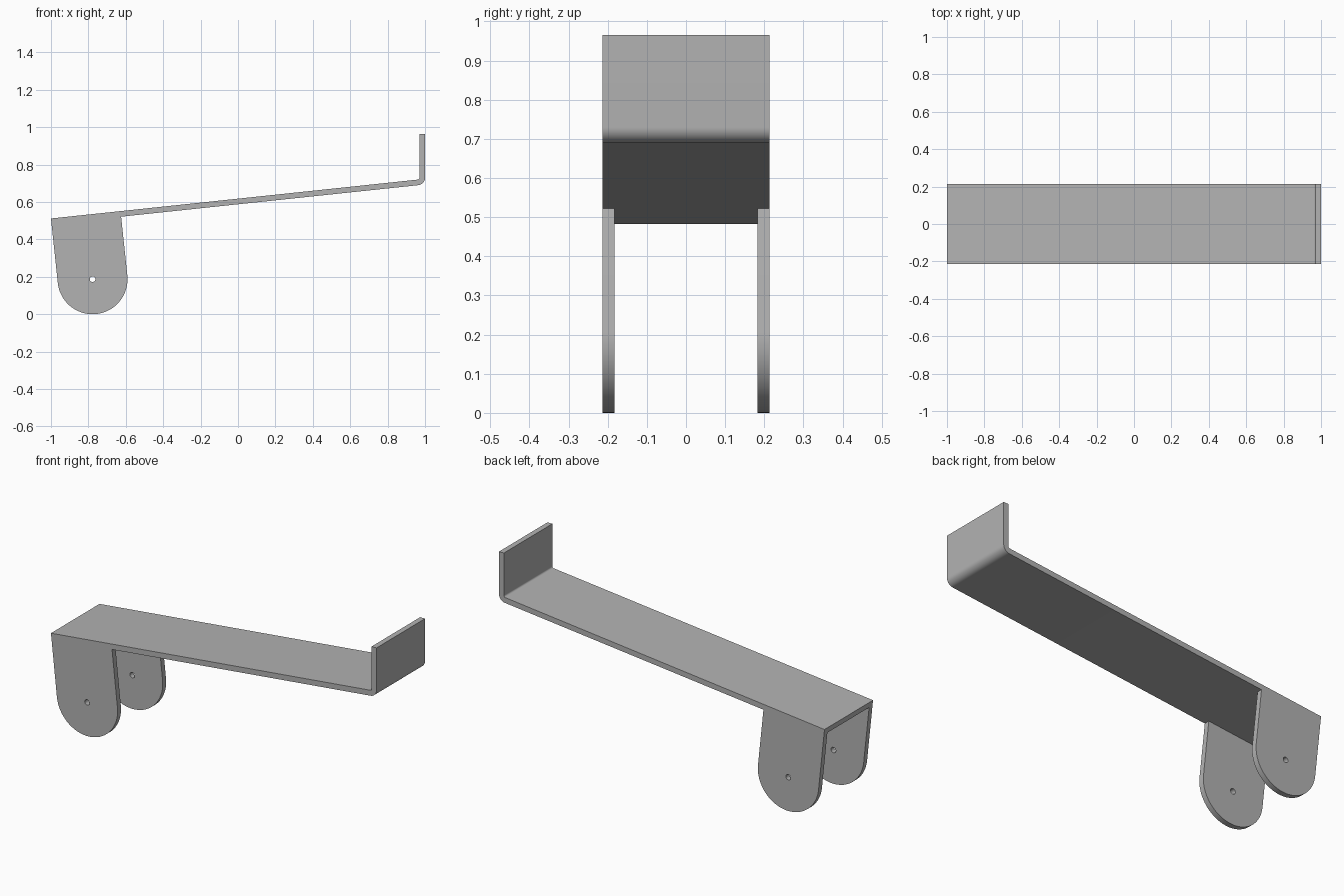
import bpy, bmesh, math
from mathutils import Vector

if "Cube" in bpy.data.objects:
    bpy.data.objects.remove(bpy.data.objects["Cube"])

grey = bpy.data.materials.new("plain grey")
grey.use_nodes = True
colour = (0.45, 0.45, 0.45, 1)
grey.diffuse_color = colour
grey.node_tree.nodes["Principled BSDF"].inputs["Base Color"].default_value = colour

TILT = math.atan(0.106)
ALONG = Vector((math.cos(TILT), math.sin(TILT)))
DOWN = Vector((math.sin(TILT), -math.cos(TILT)))
CORNER = Vector((-1, 0.512))
THICK, HALF_WIDTH = 0.03, 0.213


def arc(centre, radius, start, end, steps):
    return [centre + radius * Vector((math.cos(a), math.sin(a)))
            for a in (start + (end - start) * i / steps for i in range(steps + 1))]


def extrude_profile(name, points, y0, y1):
    """Solid made by sweeping an x-z outline from y0 to y1."""
    bm = bmesh.new()
    face = bm.faces.new([bm.verts.new((p.x, y0, p.y)) for p in points])
    swept = bmesh.ops.extrude_face_region(bm, geom=[face])["geom"]
    verts = [g for g in swept if isinstance(g, bmesh.types.BMVert)]
    bmesh.ops.translate(bm, verts=verts, vec=(0, y1 - y0, 0))
    bmesh.ops.recalc_face_normals(bm, faces=bm.faces)
    mesh = bpy.data.meshes.new(name)
    bm.to_mesh(mesh)
    bm.free()
    mesh.materials.append(grey)
    ob = bpy.data.objects.new(name, mesh)
    bpy.context.collection.objects.link(ob)
    return ob


def combine(target, tool, operation):
    mod = target.modifiers.new(operation, "BOOLEAN")
    mod.operation, mod.object, mod.solver = operation, tool, "EXACT"
    bpy.context.view_layer.objects.active = target
    bpy.ops.object.modifier_apply(modifier=mod.name)
    bpy.data.objects.remove(tool)


# Sloping plate with a rounded bend and an upright lip
inner = 0.01
outer = inner + THICK
bend = Vector((1 - outer, 0))
bend.y = CORNER.y + (bend.x + 1) * math.tan(TILT) + inner / math.cos(TILT)
lip_top = 0.965
start = TILT - math.pi / 2
outline = ([CORNER, CORNER + THICK * DOWN]
           + arc(bend, outer, start, 0, 12)
           + [Vector((1, lip_top)), Vector((1 - THICK, lip_top))]
           + arc(bend, inner, 0, start, 12))
bracket = extrude_profile("bent_bracket", outline, -HALF_WIDTH, HALF_WIDTH)

# Round-ended side lugs, joined flush with the plate edges
radius = 0.187
pivot = CORNER + radius * ALONG + 0.3464 * DOWN
lug_outline = ([CORNER, CORNER + 2 * radius * ALONG]
               + arc(pivot, radius, TILT, TILT - math.pi, 48))
for side in (-1, 1):
    lug = extrude_profile("side_lug", lug_outline,
                          side * HALF_WIDTH, side * (HALF_WIDTH - THICK))
    combine(bracket, lug, "UNION")

# Pivot hole through both lugs
hole = extrude_profile("hole_cutter", arc(pivot, 0.015, 0, math.tau, 24)[:-1], -0.4, 0.4)
combine(bracket, hole, "DIFFERENCE")

# Smooth bends, crisp sheet edges
bpy.ops.object.select_all(action="DESELECT")
bracket.select_set(True)
bpy.context.view_layer.objects.active = bracket
bpy.ops.object.shade_smooth_by_angle(angle=math.radians(30))
